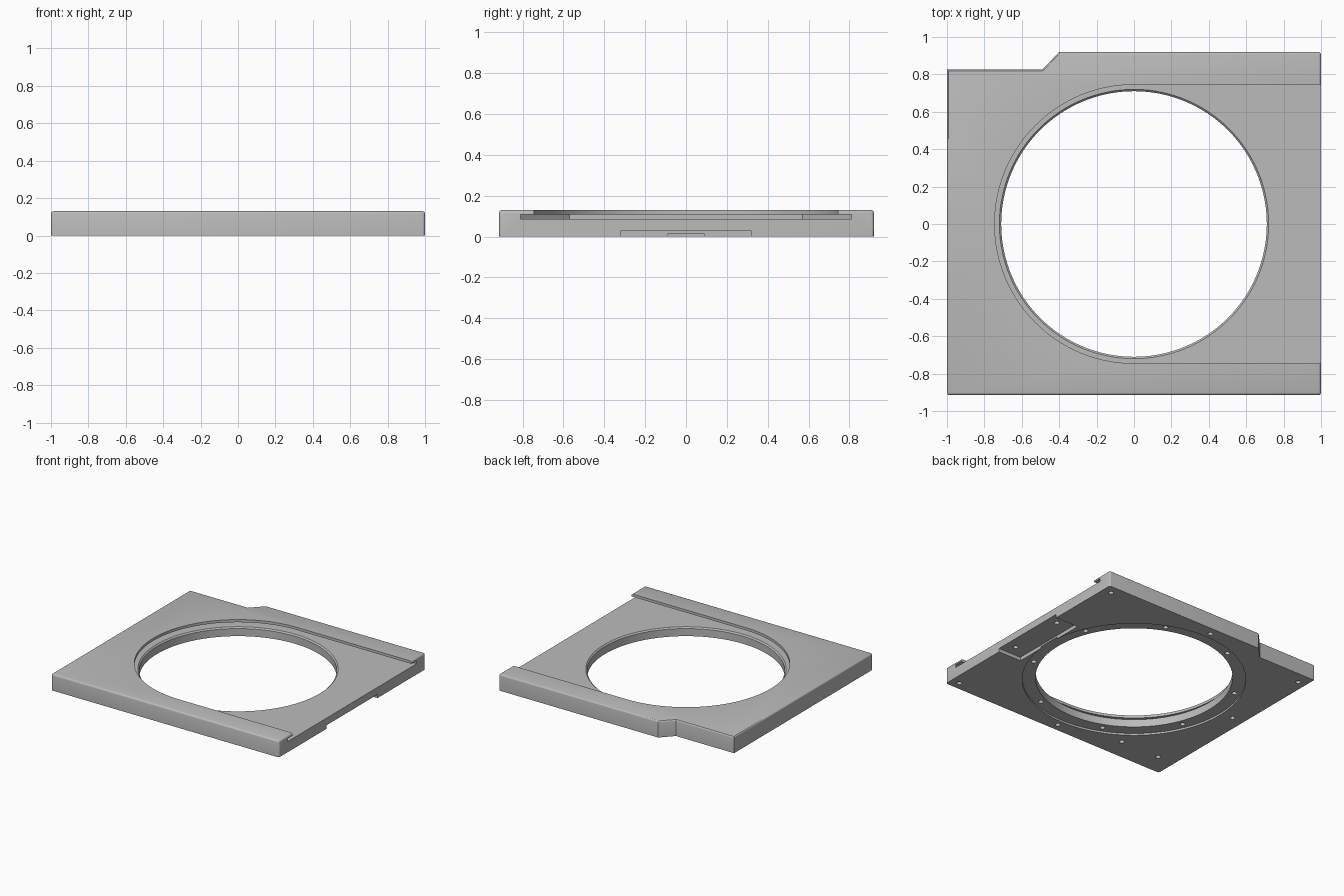
import bpy, bmesh, math

cube = bpy.data.objects.get("Cube")
if cube:
    bpy.data.objects.remove(cube, do_unlink=True)

grey = bpy.data.materials.new("plain grey")
grey.use_nodes = True
colour = (0.5, 0.5, 0.5, 1)
grey.diffuse_color = colour
grey.node_tree.nodes["Principled BSDF"].inputs["Base Color"].default_value = colour

HEIGHT = 0.13
HOLE = 0.71


def prism(name, outline, z0, z1, grow=0):
    """Extrude a counter-clockwise outline; grow scales the upper end."""
    bm = bmesh.new()
    low = [bm.verts.new((x, y, z0)) for x, y in outline]
    high = [bm.verts.new((x * (1 + grow), y * (1 + grow), z1)) for x, y in outline]
    bm.faces.new(low[::-1])
    bm.faces.new(high)
    n = len(outline)
    for i in range(n):
        j = (i + 1) % n
        bm.faces.new((low[i], low[j], high[j], high[i]))
    mesh = bpy.data.meshes.new(name)
    bm.to_mesh(mesh)
    bm.free()
    ob = bpy.data.objects.new(name, mesh)
    bpy.context.collection.objects.link(ob)
    mesh.materials.append(grey)
    return ob


def arc(radius, start=0, end=360, steps=128, cx=0, cy=0):
    count = steps if end - start == 360 else steps + 1
    angles = [math.radians(start + (end - start) * i / steps) for i in range(count)]
    return [(cx + radius * math.cos(a), cy + radius * math.sin(a)) for a in angles]


def cut(target, cutter):
    """Subtract the cutter and remove it."""
    mod = target.modifiers.new("cut", 'BOOLEAN')
    mod.operation = 'DIFFERENCE'
    mod.solver = 'EXACT'
    mod.object = cutter
    bpy.context.view_layer.objects.active = target
    bpy.ops.object.modifier_apply(modifier=mod.name)
    bpy.data.objects.remove(cutter, do_unlink=True)


# Plate with a stepped back edge
outline = [(-1, -0.915), (1, -0.915), (1, 0.92), (-0.4, 0.92), (-0.49, 0.825), (-1, 0.825)]
plate = prism("plate", outline, 0, HEIGHT)

# Rounded upper rim and upright corners
bm = bmesh.new()
bm.from_mesh(plate.data)
rim = []
for e in bm.edges:
    a, b = e.verts
    on_top = min(a.co.z, b.co.z) > HEIGHT / 2
    corner = a.co.z != b.co.z and (a.co.x > 0.9 or a.co.y < 0)
    if on_top or corner:
        rim.append(e)
bmesh.ops.bevel(bm, geom=rim, offset=0.014, segments=3, profile=0.5, affect='EDGES')
bm.to_mesh(plate.data)
bm.free()

# Undercut slot, open to the side, with clipped inner corners
slot = [(1.2, -0.81), (1.2, 0.81), (-0.57, 0.81), (-0.81, 0.57), (-0.81, -0.57), (-0.57, -0.81)]
cut(plate, prism("slot_cutter", slot, 0.085, 0.109))

# Rounded opening in the upper lip
opening = [(1.2, -0.745), (1.2, 0.745)] + arc(0.745, 90, 270, 64)
cut(plate, prism("opening_cutter", opening, 0.1, 0.2))

# Round aperture with an eased upper edge
cut(plate, prism("aperture_cutter", arc(HOLE), -0.1, 0.2))
cut(plate, prism("easing_cutter", arc(HOLE - 0.004), 0.071, 0.0951, 0.034))

# Shallow ring recess and side pocket underneath
cut(plate, prism("ring_cutter", arc(0.805), -0.1, 0.015))
pocket = [(0.8, -0.32), (1.2, -0.32), (1.2, 0.32), (0.8, 0.32)]
cut(plate, prism("pocket_cutter", pocket, -0.1, 0.028))

# Blind screw holes: ring, rim and pocket
ring_holes = arc(0.757, 22.5, 382.5, 8)
rim_holes = [(0.93, 0.85), (0.93, -0.85), (-0.85, -0.745), (-0.93, 0.73),
             (0, 0.855), (0, -0.855), (-0.51, -0.745), (-0.9, 0.03)]
pocket_holes = [(0.92, 0.23), (0.92, -0.23)]
for x, y in ring_holes + rim_holes + pocket_holes:
    cut(plate, prism("screw_cutter", arc(0.019, steps=16, cx=x, cy=y), -0.1, 0.06))

bpy.ops.object.select_all(action='DESELECT')
plate.select_set(True)
bpy.context.view_layer.objects.active = plate
bpy.ops.object.shade_smooth_by_angle(angle=math.radians(30))
